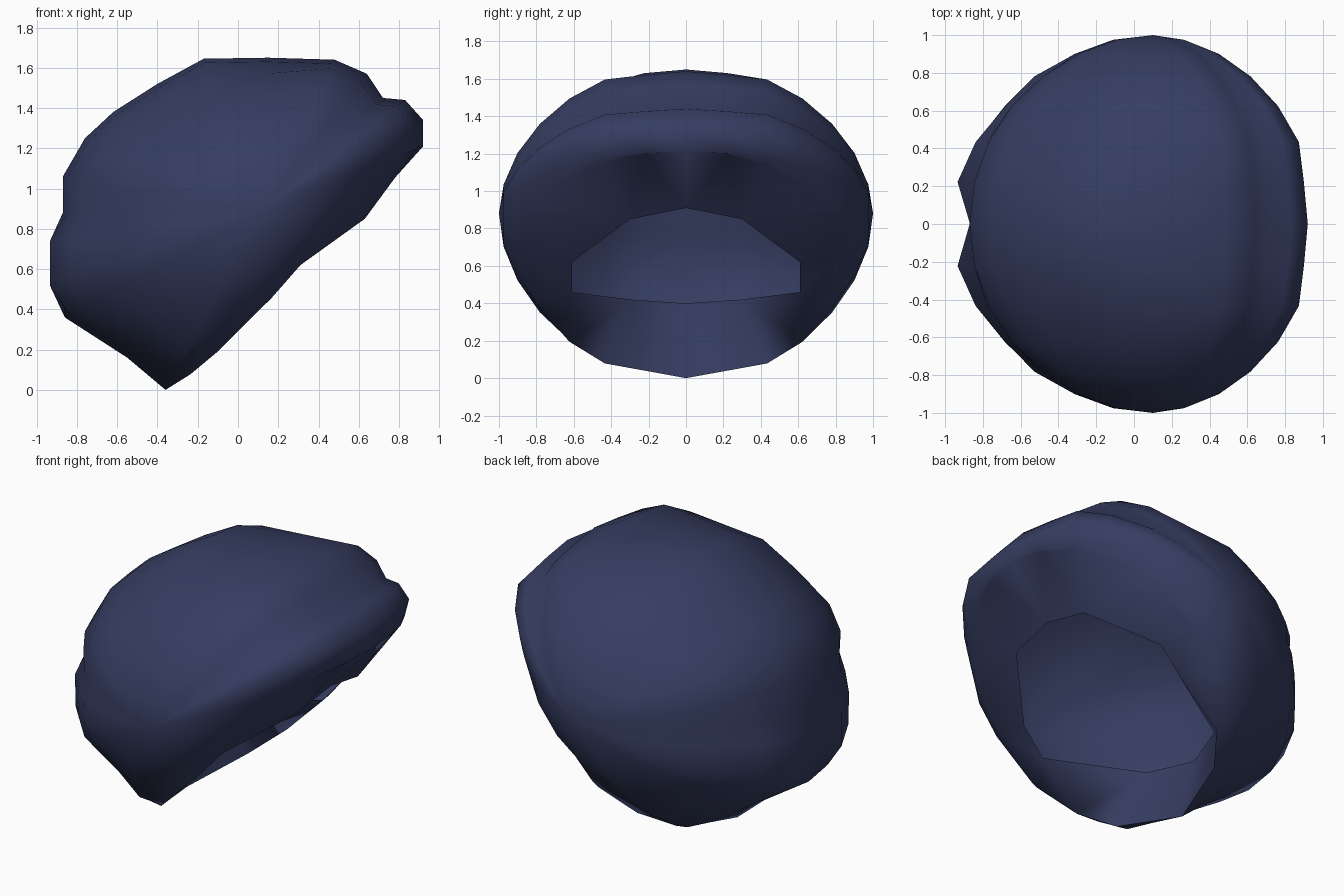
import bpy, bmesh, math
from mathutils import Vector

if "Cube" in bpy.data.objects:
    bpy.data.objects.remove(bpy.data.objects["Cube"])

# side profile (x, z), clockwise from nape tip; last points get cut off at the rim
PROFILE = [(-.36, 0), (-.55, .16), (-.86, .36), (-.93, .52), (-.93, .74), (-.87, .88),
           (-.87, 1.06), (-.76, 1.25), (-.62, 1.38), (-.4, 1.52), (-.17, 1.645), (.15, 1.65),
           (.48, 1.64), (.64, 1.57), (.72, 1.45), (.83, 1.44), (.92, 1.34), (.92, 1.21),
           (.85, .84), (.53, .42), (.07, .07)]
CX, CZ = .1, .88
N = len(PROFILE)

mat = bpy.data.materials.new("dark blue hair")
mat.diffuse_color = (.036, .046, .118, 1)
mat.use_nodes = True
mat.node_tree.nodes["Principled BSDF"].inputs["Base Color"].default_value = mat.diffuse_color

bm = bmesh.new()


def lock(i, j, y):
    """Bulges and partings of the hair locks around the plain dome."""
    side, ay, k = abs(j - STEPS // 2), abs(y), 1 - .1 * y ** 4
    if 3 <= i <= 4:                       # parting at the back between two locks
        k *= {0: .94, 1: 1.03}.get(side, 1)
    if i == 0 and side == 1:              # pointed nape
        k *= .97
    if .4 < ay < .95:
        if 12 <= i <= 16:                 # fuller fringe corners
            k *= 1.05
        elif 8 <= i <= 10:                # flatter back of the crown
            k *= .975
    if 3 <= i <= 7 and ay > .3:
        k *= 1 + .015 * math.cos(j * math.pi + i * .8)
    return k


# outer hair dome: scaled copies of the profile from side to side
STEPS = 14
rings = []
for j in range(1, STEPS):
    a = math.pi * (j / STEPS - .5)
    y, s = math.sin(a), math.cos(a)
    ring = []
    for i, (x, z) in enumerate(PROFILE):
        k = s * lock(i, j, y)
        ring.append(bm.verts.new((CX + (x - CX) * k, y, CZ + (z - CZ) * k)))
    rings.append(ring)
for r0, r1 in zip(rings, rings[1:]):
    for i in range(N):
        bm.faces.new((r0[i], r0[(i + 1) % N], r1[(i + 1) % N], r1[i]))
for ring, y in ((rings[0], -1), (rings[-1], 1)):
    pole = bm.verts.new((CX, y, CZ))
    for i in range(N):
        bm.faces.new((ring[i], ring[(i + 1) % N], pole))

# slanted cut for the face opening
rim_dir = Vector((1.28, 0, 1.21)).normalized()
normal = Vector((-rim_dir.z, 0, rim_dir.x))
bmesh.ops.bisect_plane(bm, geom=bm.verts[:] + bm.edges[:] + bm.faces[:], dist=1e-4,
                       plane_co=(-.36, 0, 0), plane_no=normal, clear_inner=True)
bmesh.ops.remove_doubles(bm, verts=bm.verts[:], dist=.004)
rim = [e for e in bm.edges if e.is_boundary]
# the rim sags beside the nape and lifts a little beside the fringe
for v in {v for e in rim for v in e.verts}:
    w = min(1, abs(v.co.y) / .6)
    v.co += normal * w * max(-.04, min(.04, (v.co.x - .15) * .2))

# underside: a band from the rim to an open hole, steep at the nape
half = [(.63, .3, .85), (.31, .61, .62), (.17, .61, .46), (-.35, .3, .42)]
hole = [(.65, 0, .91)] + half + [(-.45, 0, .4)] + [(x, -y, z) for x, y, z in reversed(half)]
vs = [bm.verts.new(p) for p in hole]
inner = [bm.edges.new((vs[i], vs[(i + 1) % len(vs)])) for i in range(len(vs))]
bmesh.ops.bridge_loops(bm, edges=rim + inner)
bmesh.ops.recalc_face_normals(bm, faces=bm.faces[:])

me = bpy.data.meshes.new("hair_cap")
bm.to_mesh(me)
bm.free()
me.materials.append(mat)
ob = bpy.data.objects.new("hair_cap", me)
bpy.context.collection.objects.link(ob)
bpy.context.view_layer.objects.active = ob
ob.select_set(True)
bpy.ops.object.shade_smooth_by_angle(angle=math.radians(80))
